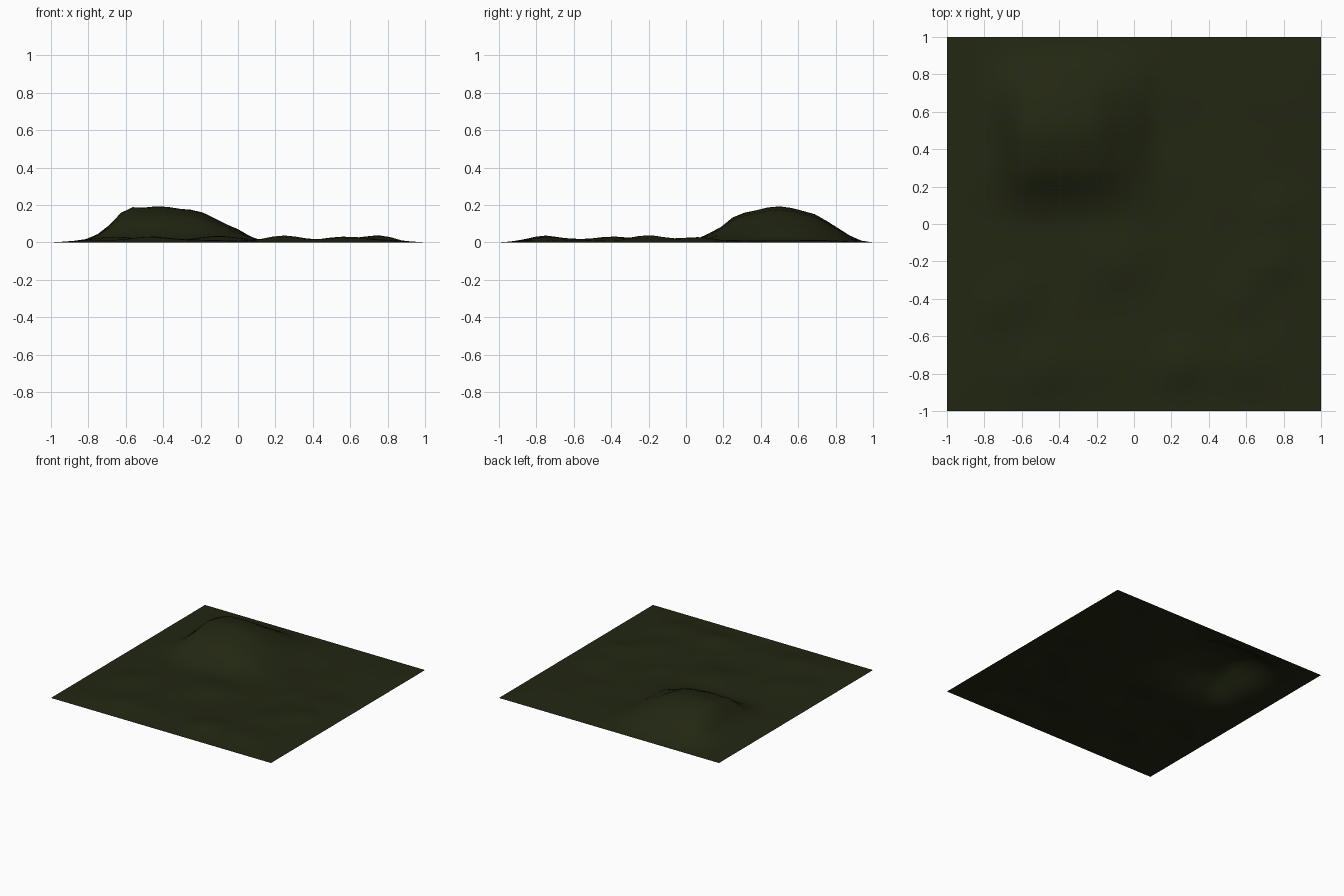
import bpy
import math
from mathutils import Vector, noise

if "Cube" in bpy.data.objects:
    bpy.data.objects.remove(bpy.data.objects["Cube"])

# Hill profiles across x and y: (position, height)
HILL_X = [(-0.88, 0), (-0.8, .012), (-0.75, .04), (-0.69, .09), (-0.64, .15), (-0.58, .19),
          (-0.5, .188), (-0.41, .197), (-0.32, .182), (-0.22, .173), (-0.16, .15),
          (-0.1, .115), (0, .068), (0.06, .03), (0.12, 0)]
HILL_Y = [(0.0, 0), (0.08, .02), (0.13, .05), (0.19, .085), (0.23, .125), (0.29, .157),
          (0.36, .17), (0.42, .187), (0.49, .197), (0.57, .186), (0.7, .15),
          (0.77, .105), (0.85, .05), (0.91, .012), (0.97, 0)]
# Small bumps: x, y, height, radius
BUMPS = [(0.25, -0.75, .03, .13), (-0.45, -0.77, .025, .15), (0.75, -0.2, .034, .12),
         (-0.1, -0.2, .024, .15), (-0.65, -0.4, .024, .15), (0.56, -0.4, .024, .13),
         (0.75, 0.06, .02, .13), (0.6, -0.75, .02, .13)]


def lookup(profile, t):
    for (a, ha), (b, hb) in zip(profile, profile[1:]):
        if a <= t <= b:
            return ha + (hb - ha) * (t - a) / (b - a)
    return 0.0


def height(x, y):
    edge = min(1.0, (1 - max(abs(x), abs(y))) / 0.2)
    hill = lookup(HILL_X, x) * lookup(HILL_Y, y) / 0.197
    bumps = sum(h * math.exp(-((x - bx) ** 2 + (y - by) ** 2) / r ** 2)
                for bx, by, h, r in BUMPS)
    rough = 0.009 + 0.007 * noise.noise(Vector((x * 4, y * 4, 3.7)))
    return hill + edge * (bumps + rough * (1 - min(1, hill / 0.1)))


# Ground sheet with raised hill
bpy.ops.mesh.primitive_grid_add(x_subdivisions=32, y_subdivisions=32, size=2)
ground = bpy.context.object
ground.name = "hilly_ground"
for v in ground.data.vertices:
    v.co.z = max(0.0, height(v.co.x, v.co.y))
bpy.ops.object.shade_smooth()

# Dark olive soil
mat = bpy.data.materials.new("dark_grass")
mat.diffuse_color = (0.016, 0.02, 0.006, 1)
mat.use_nodes = True
mat.node_tree.nodes["Principled BSDF"].inputs["Base Color"].default_value = mat.diffuse_color
ground.data.materials.append(mat)
